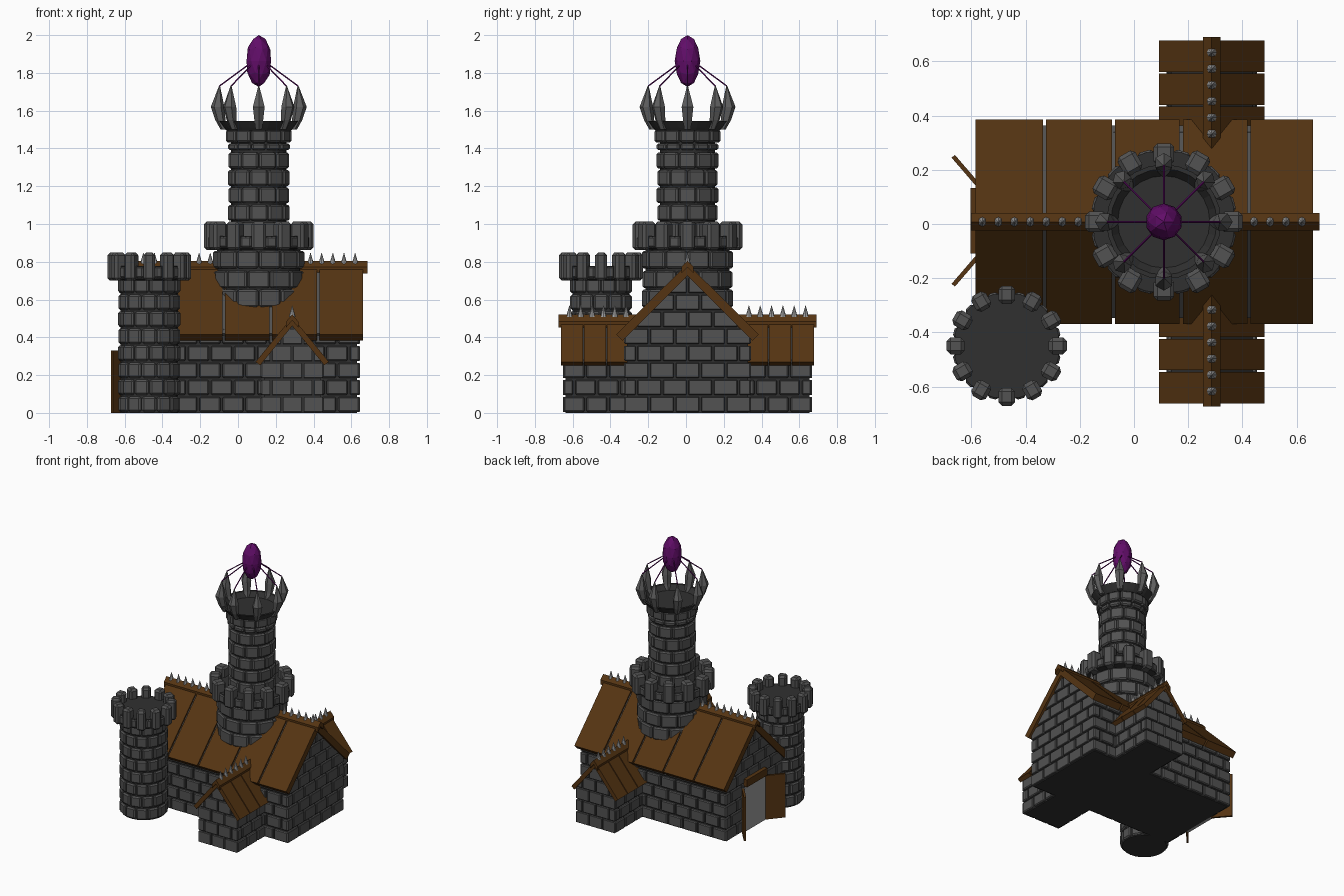
import bpy, bmesh
from math import pi, tan, sin, cos
from mathutils import Matrix, Vector

if "Cube" in bpy.data.objects:
    bpy.data.objects.remove(bpy.data.objects["Cube"], do_unlink=True)


def material(name, r, g, b):
    m = bpy.data.materials.new(name)
    m.use_nodes = True
    m.diffuse_color = (r, g, b, 1)
    node = m.node_tree.nodes["Principled BSDF"]
    node.inputs["Base Color"].default_value = (r, g, b, 1)
    node.inputs["Roughness"].default_value = 0.8
    return m


STONE = material("stone", 0.085, 0.085, 0.085)
DARK = material("dark stone", 0.03, 0.03, 0.03)
CLAW = material("claw stone", 0.11, 0.11, 0.11)
PALE = material("pale metal", 0.35, 0.35, 0.35)
WOOD = material("brown wood", 0.09, 0.034, 0.006)
PURPLE = material("purple crystal", 0.12, 0.004, 0.14)

CY = 0.008            # centre line of the hall
WX = 0.287            # centre line of the side wings
KEEP = (0.11, CY)     # centre of the main tower
TURRET = (-0.47, -0.45)
HALL = Matrix.Translation((0, CY, 0))
WING = Matrix.Translation((WX, CY, 0)) @ Matrix.Rotation(pi / 2, 4, "Z")


def finish(name, bm, mat, bevel=0):
    bmesh.ops.recalc_face_normals(bm, faces=bm.faces)
    mesh = bpy.data.meshes.new(name)
    bm.to_mesh(mesh)
    bm.free()
    mesh.materials.append(mat)
    ob = bpy.data.objects.new(name, mesh)
    bpy.context.collection.objects.link(ob)
    if bevel:
        mod = ob.modifiers.new("chamfer", "BEVEL")
        mod.width, mod.segments = bevel, 1
    return ob


def block(bm, centre, size, turn=0, base=Matrix()):
    mat = base @ Matrix.Translation(centre) @ Matrix.Rotation(turn, 4, "Z")
    bmesh.ops.create_cube(bm, size=1, matrix=mat @ Matrix.Diagonal((*size, 1)))


def loft(bm, rings, closed=True):
    rows = [[bm.verts.new(p) for p in ring] for ring in rings]
    n = len(rows[0])
    for a, b in zip(rows, rows[1:]):
        for i in range(n):
            bm.faces.new((a[i], a[(i + 1) % n], b[(i + 1) % n], b[i]))
    if closed:
        bm.faces.new(rows[0])
        bm.faces.new(rows[-1])


def prism(bm, profile, x0, x1, base):
    loft(bm, [[base @ Vector((x, u, z)) for u, z in profile] for x in (x0, x1)])


def lathe(name, centre, profile, mat, sides=24):
    bm = bmesh.new()
    loft(bm, [[(centre[0] + r * cos(2 * pi * i / sides),
                centre[1] + r * sin(2 * pi * i / sides), z)
               for i in range(sides)] for r, z in profile])
    return finish(name, bm, mat)


def boards(name, profile, spans, base, mat):
    """Mirrored sloping boards on both sides of a ridge."""
    bm = bmesh.new()
    for x0, x1 in spans:
        for side in (1, -1):
            prism(bm, [(u * side, z) for u, z in profile], x0, x1, base)
    return finish(name, bm, mat)


def brick_wall(name, start, end, rows, slope=None):
    """Staggered bricks from start to end, optionally cut to a gable (apex, drop)."""
    a, b = Vector((*start, 0)), Vector((*end, 0))
    length, along = (b - a).length, (b - a).normalized()
    turn = along.to_2d().angle_signed(Vector((1, 0)))
    count = max(2, round(length / 0.123))
    step = length / count
    bm = bmesh.new()
    for row in range(rows):
        shift = 0.5 * (row % 2)
        for i in range(count + row % 2):
            lo = max(0, (i - shift) * step)
            hi = min(length, (i + 1 - shift) * step)
            c = a + along * (lo + hi) / 2
            block(bm, (c.x, c.y, 0.045 + row * 0.09), (hi - lo - 0.012, 0.034, 0.079), turn)
    if slope:
        apex, steep = slope
        top = (a + b) / 2 + Vector((0, 0, apex))
        for side in (1, -1):
            bmesh.ops.bisect_plane(bm, geom=bm.verts[:] + bm.edges[:] + bm.faces[:],
                                   plane_co=top, clear_outer=True,
                                   plane_no=along * side * steep + Vector((0, 0, 1)))
    return finish(name, bm, STONE, 0.006)


def brick_ring(name, centre, radius, levels, n=12, height=0.08, depth=0.05):
    bm = bmesh.new()
    for row, z in enumerate(levels):
        for i in range(n):
            t = 2 * pi * (i + 0.5 * (row % 2)) / n
            r = radius - depth / 2
            block(bm, (centre[0] + r * cos(t), centre[1] + r * sin(t), z + height / 2),
                  (depth, 2 * radius * tan(pi / n) - 0.012, height), t)
    return finish(name, bm, STONE, 0.009)


def spikes(name, places, z):
    bm = bmesh.new()
    for x, y in places:
        bmesh.ops.create_cone(bm, cap_ends=True, segments=8, radius1=0.018, radius2=0.001,
                              depth=0.06, matrix=Matrix.Translation((x, y, z + 0.03)))
    return finish(name, bm, PALE)


# Hall: dark mortar core, brick walls, plank roof
bm = bmesh.new()
prism(bm, [(-0.32, 0), (0.32, 0), (0.32, 0.4), (0, 0.735), (-0.32, 0.4)], -0.56, 0.63, HALL)
finish("hall_core", bm, DARK)
for label, y in (("front", CY - 0.32), ("back", CY + 0.32)):
    brick_wall("hall_wall_" + label, (-0.577, y), (0.647, y), 5, None)
for label, x in (("left", 0.628), ("right", -0.558)):
    brick_wall("hall_gable_" + label, (x, CY - 0.337), (x, CY + 0.337), 9, (0.757, 0.985))
boards("hall_roof_lining", [(0, 0.775), (0.355, 0.42), (0.345, 0.41), (0, 0.745)],
       [(-0.575, 0.65)], HALL, STONE)
cuts = [-0.592, -0.33, -0.076, 0.174, 0.425, 0.667]
boards("hall_roof_planks", [(0, 0.79), (0.378, 0.415), (0.343, 0.382), (0, 0.725)],
       [(p + 0.006, q - 0.006) for p, q in zip(cuts, cuts[1:])], HALL, WOOD)
boards("hall_ridge_cap", [(0, 0.805), (0.032, 0.773), (0.032, 0.738), (0, 0.77)],
       [(-0.602, 0.685)], HALL, WOOD)
spikes("hall_ridge_spikes", [(-0.56 + 0.059 * i, CY) for i in range(21)
                             if abs(-0.56 + 0.059 * i - KEEP[0]) > 0.22], 0.787)

# Side wings at the front and back
for label, s in (("front", -1), ("back", 1)):
    def span(p, q):
        return (min(s * p, s * q), max(s * p, s * q))
    bm = bmesh.new()
    prism(bm, [(-0.15, 0), (0.15, 0), (0.15, 0.28), (0, 0.46), (-0.15, 0.28)],
          *span(0.25, 0.645), WING)
    finish(label + "_wing_core", bm, DARK)
    end = CY + s * 0.643
    brick_wall(label + "_wing_gable", (WX - 0.167, end), (WX + 0.167, end), 6, (0.482, 1.23))
    for side, x in (("left", WX + 0.15), ("right", WX - 0.15)):
        brick_wall(f"{label}_wing_wall_{side}", (x, CY + s * 0.3), (x, CY + s * 0.66), 3)
    boards(label + "_wing_roof", [(0, 0.508), (0.194, 0.27), (0.17, 0.252), (0, 0.46)],
           [span(0.24, 0.425), span(0.432, 0.547), span(0.554, 0.67)], WING, WOOD)
    boards(label + "_wing_ridge_cap", [(0, 0.522), (0.032, 0.483), (0.032, 0.452), (0, 0.49)],
           [span(0.24, 0.682)], WING, WOOD)
    spikes(label + "_wing_spikes", [(WX, CY + s * (0.325 + 0.06 * i)) for i in range(6)], 0.508)

# Doorway with two open leaves and a plank above
bm = bmesh.new()
block(bm, (-0.565, 0.012, 0.165), (0.034, 0.25, 0.33))
finish("doorway_panel", bm, PALE)
bm = bmesh.new()
block(bm, (-0.588, 0.012, 0.37), (0.03, 0.24, 0.055))
finish("door_header", bm, WOOD)
for label, s in (("left", -1), ("right", 1)):
    bm = bmesh.new()
    block(bm, (-0.62, 0.012 + s * 0.183, 0.165), (0.016, 0.145, 0.33), s * 0.71)
    finish("door_leaf_" + label, bm, WOOD)


def battlement(name, centre, inner, outer, z0, z1, wall_top, width):
    n = 12
    bm = bmesh.new()
    for i in range(n):
        t = 2 * pi * i / n
        r = (inner + outer) / 2
        block(bm, (centre[0] + r * cos(t), centre[1] + r * sin(t), (z0 + z1) / 2),
              (outer - inner, width, z1 - z0), t)
    finish(name + "_merlons", bm, STONE, 0.014)
    mid = outer - 0.02
    brick_ring(name + "_parapet", centre, mid, [z0 + 0.012], 24, wall_top - z0 - 0.012, 0.04)
    lathe(name + "_floor", centre, [(inner, z0), (mid - 0.006, z0 + 0.008),
                                    (mid - 0.006, wall_top + 0.002)], DARK)


# Corner turret
lathe("turret_core", TURRET, [(0.152, 0), (0.152, 0.72)], DARK)
brick_ring("turret_bricks", TURRET, 0.163, [0.006 + 0.09 * i for i in range(8)])
battlement("turret", TURRET, 0.155, 0.222, 0.70, 0.848, 0.775, 0.062)

# Main tower, lower drum and upper shaft
lathe("tower_drum_core", KEEP, [(0.222, 0.45), (0.222, 0.88)], DARK)
brick_ring("tower_drum_bricks", KEEP, 0.237, [0.46, 0.56, 0.66, 0.765], 12, 0.092)
battlement("tower", KEEP, 0.21, 0.29, 0.862, 1.012, 0.935, 0.076)
lathe("tower_shaft_core", KEEP, [(0.146, 0.9), (0.146, 1.5)], DARK)
brick_ring("tower_shaft_bricks", KEEP, 0.16, [0.925 + 0.0925 * i for i in range(5)], 10, 0.083)
brick_ring("tower_neck_bricks", KEEP, 0.164, [1.392], 12, 0.034)
brick_ring("tower_collar_bricks", KEEP, 0.174, [1.432], 12, 0.066)
lathe("tower_crown_bowl", KEEP, [(0.172, 1.495), (0.185, 1.51), (0.212, 1.546),
                                 (0.196, 1.546), (0.17, 1.51)], DARK)

# Crown claws, each linked to the crystal by a thin spoke
claws, spokes = bmesh.new(), bmesh.new()
for i in range(8):
    turn = Matrix.Translation((*KEEP, 0)) @ Matrix.Rotation(i * pi / 4, 4, "Z")
    loft(claws, [[turn @ Vector((r + w * cos(k * pi / 3), w * sin(k * pi / 3), z))
                  for k in range(6)]
                 for r, z, w in ((0.182, 1.5, 0.02), (0.203, 1.55, 0.027),
                                 (0.218, 1.62, 0.036), (0.208, 1.73, 0.003))])
    p, q = Vector((0.208, 0, 1.73)), Vector((0.045, 0, 1.85))
    tilt = (q - p).to_track_quat("Z", "Y").to_matrix().to_4x4()
    bmesh.ops.create_cone(spokes, cap_ends=True, segments=5, radius1=0.004, radius2=0.004,
                          depth=(q - p).length,
                          matrix=turn @ Matrix.Translation((p + q) / 2) @ tilt)
finish("crown_claws", claws, CLAW)
finish("crystal_spokes", spokes, PURPLE)

# Floating crystal
bm = bmesh.new()
bmesh.ops.create_icosphere(bm, subdivisions=2, radius=1,
                           matrix=Matrix.Translation((*KEEP, 1.863)) @
                           Matrix.Diagonal((0.068, 0.068, 0.137, 1)))
finish("crystal", bm, PURPLE)
